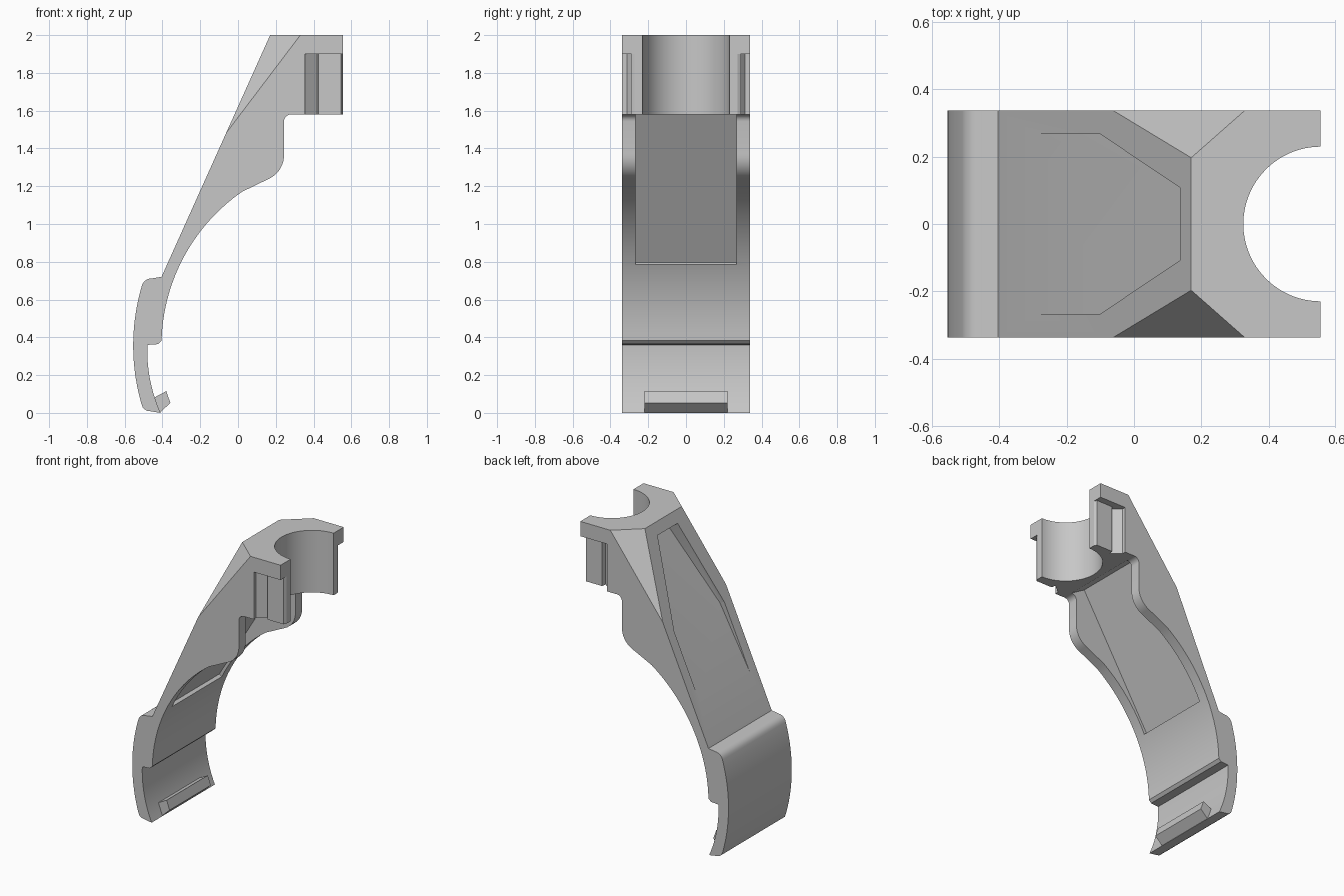
import bpy, bmesh, math
from mathutils import Vector

if "Cube" in bpy.data.objects:
    bpy.data.objects.remove(bpy.data.objects["Cube"])

HALF = 0.338
grey = bpy.data.materials.new("plain grey")
grey.use_nodes = True
grey.diffuse_color = (0.57, 0.57, 0.57, 1)
grey.node_tree.nodes["Principled BSDF"].inputs["Base Color"].default_value = grey.diffuse_color


def arc(a, b, c, n):
    """Points on the circle from a through b to c."""
    (ax, ay), (bx, by), (cx, cy) = a, b, c
    d = 2 * (ax * (by - cy) + bx * (cy - ay) + cx * (ay - by))
    sa, sb, sc = ax * ax + ay * ay, bx * bx + by * by, cx * cx + cy * cy
    ux = (sa * (by - cy) + sb * (cy - ay) + sc * (ay - by)) / d
    uy = (sa * (cx - bx) + sb * (ax - cx) + sc * (bx - ax)) / d
    r = math.hypot(ax - ux, ay - uy)
    t0 = math.atan2(ay - uy, ax - ux)
    t1 = math.atan2(cy - uy, cx - ux)
    sweep = (t1 - t0 + math.pi) % (2 * math.pi) - math.pi
    return [(ux + r * math.cos(t0 + sweep * i / n),
             uy + r * math.sin(t0 + sweep * i / n)) for i in range(n + 1)]


def finish(name, bm):
    bmesh.ops.recalc_face_normals(bm, faces=bm.faces)
    mesh = bpy.data.meshes.new(name)
    bm.to_mesh(mesh)
    bm.free()
    mesh.materials.append(grey)
    obj = bpy.data.objects.new(name, mesh)
    bpy.context.collection.objects.link(obj)
    return obj


def loft(bottom, top):
    """Closed solid between two matching loops."""
    bm = bmesh.new()
    a = [bm.verts.new(p) for p in bottom]
    b = [bm.verts.new(p) for p in top]
    bm.faces.new(a)
    bm.faces.new(b)
    for i in range(len(a)):
        j = (i + 1) % len(a)
        bm.faces.new((a[i], a[j], b[j], b[i]))
    bmesh.ops.recalc_face_normals(bm, faces=bm.faces)
    return bm


def across(profile, half):
    return loft([(x, -half, z) for x, z in profile], [(x, half, z) for x, z in profile])


def upright(profile, z0, z1):
    return loft([(x, y, z0) for x, y in profile], [(x, y, z1) for x, y in profile])


# Side profile of the arm, from the deck down the back and up the inside
profile = [(0.17, 2.0), (-0.405, 0.72)]
profile += arc((-0.455, 0.712), (-0.492, 0.7), (-0.51, 0.67), 5)
profile += arc((-0.51, 0.67), (-0.555, 0.36), (-0.512, 0.05), 14)[1:]
profile += [(-0.503, 0.026), (-0.485, 0.012), (-0.41, 0.0)]
profile += arc((-0.41, 0.0), (-0.46, 0.15), (-0.48, 0.36), 10)[1:]
profile += [(-0.423, 0.364)]
profile += arc((-0.405, 0.382), (-0.295, 0.81), (0.02, 1.17), 18)
profile += arc((0.165, 1.24), (0.222, 1.29), (0.243, 1.37), 8)
profile += arc((0.243, 1.543), (0.254, 1.569), (0.28, 1.58), 5)
profile += [(0.555, 1.58), (0.555, 2.0)]
bm = across(profile, HALF)

# Sloping facets on both top corners
for s in (-1, 1):
    p = [Vector(v) for v in ((-0.064, s * HALF, 1.48), (0.33, s * HALF, 2), (0.17, s * 0.197, 2))]
    n = (p[1] - p[0]).cross(p[2] - p[0])
    if n.z < 0:
        n.negate()
    bmesh.ops.bisect_plane(bm, geom=bm.verts[:] + bm.edges[:] + bm.faces[:], dist=1e-5,
                           plane_co=p[0], plane_no=n, clear_outer=True)
    bmesh.ops.holes_fill(bm, edges=[e for e in bm.edges if e.is_boundary])
arm = finish("curved_arm", bm)

cutters = []

# Round clamp seat
seat = [(0.555 + 0.23 * math.cos(a), 0.23 * math.sin(a))
        for a in (2 * math.pi * i / 64 for i in range(64))]
cutters.append(finish("seat_cutter", upright(seat, 1.4, 2.1)))

# Tilted pocket under the arm, ends square to its flat floor
pocket = [(0.18, 1.64), (-0.327, 0.797), (-0.241, 0.745), (0.4, 1.1), (0.4, 1.51)]
cutters.append(finish("pocket_cutter", across(pocket, 0.267)))

# Grooved notches beside the seat, each leaving a raised tab
for s in (-1, 1):
    notch = [(0.355, 0.4), (0.355, 0.313), (0.418, 0.262), (0.425, 0.292),
             (0.545, 0.292), (0.556, 0.272), (0.6, 0.272), (0.6, 0.4)]
    cutters.append(finish("notch_cutter", upright([(x, s * y) for x, y in notch], 1.5, 1.9)))

# Tapered recess on the sloping back face
slope = (2.0 - 0.72) / (0.17 + 0.405)
inward = Vector((slope, 0, -1)).normalized()
outline = [(-0.31, 0.267), (-0.1, 0.267), (0.138, 0.107)]
outline += [(x, -y) for x, y in reversed(outline)]
on_face = [Vector((x, y, 2 + (x - 0.17) * slope)) for x, y in outline]
floor = [v + inward * 0.19 * (v.x + 0.288) for v in on_face]
above = [v - inward * 0.05 for v in on_face]
cutters.append(finish("recess_cutter", loft(floor, above)))

for c in cutters:
    mod = arm.modifiers.new(c.name, "BOOLEAN")
    mod.operation = "DIFFERENCE"
    mod.solver = "EXACT"
    mod.object = c

# Bake the cuts, then drop the cutters
deps = bpy.context.evaluated_depsgraph_get()
baked = bpy.data.meshes.new_from_object(arm.evaluated_get(deps))
arm.modifiers.clear()
arm.data = baked
for c in cutters:
    bpy.data.objects.remove(c)

# Catch along the lower lip
catch = [(-0.455, 0.075), (-0.38, 0.115), (-0.358, 0.053), (-0.412, 0.002), (-0.43, 0.01)]
finish("lower_catch", across(catch, 0.22))

bpy.ops.object.select_all(action="DESELECT")
arm.select_set(True)
bpy.context.view_layer.objects.active = arm
bpy.ops.object.shade_smooth_by_angle(angle=math.radians(25))
